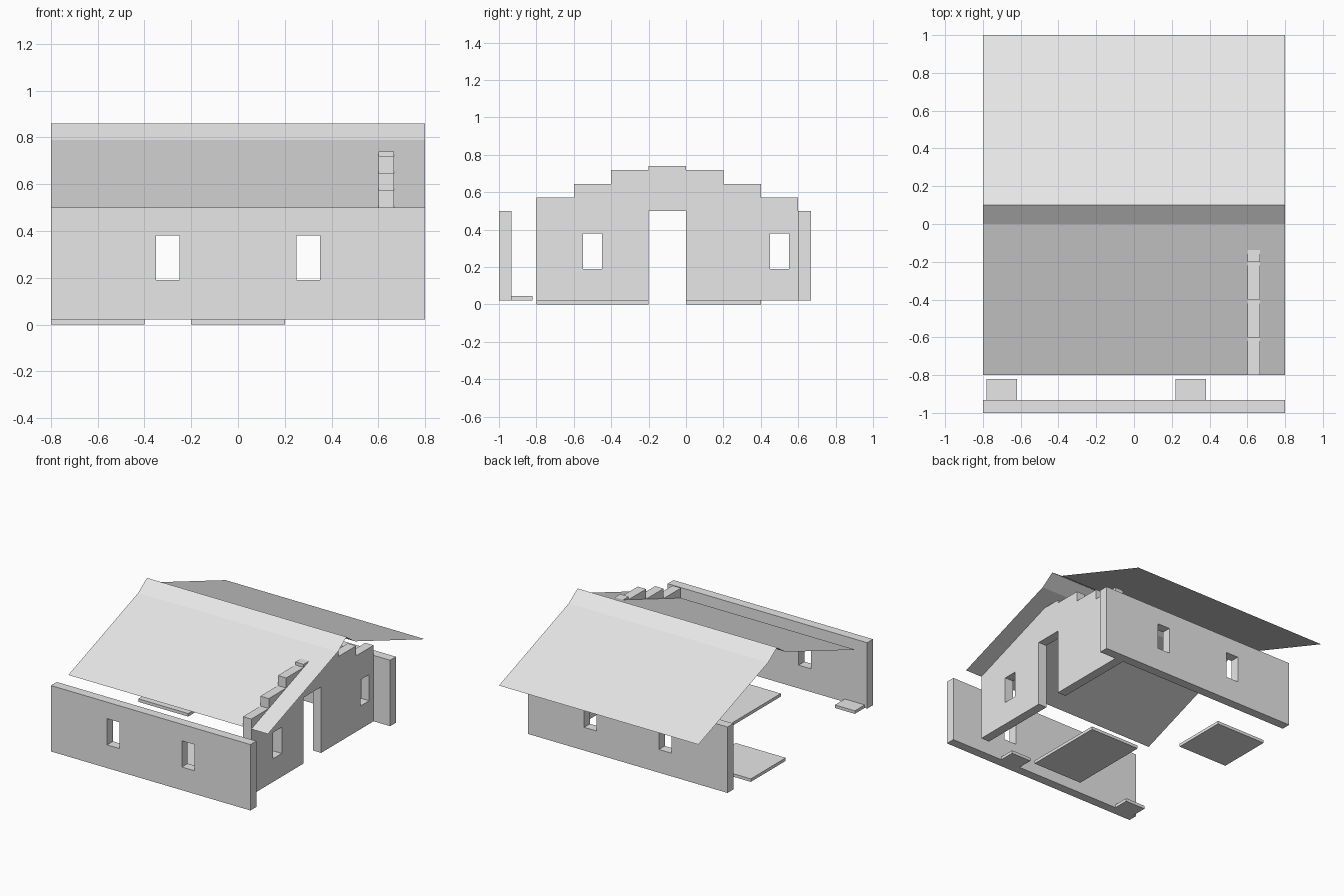
import bpy, bmesh
from mathutils import Vector

if "Cube" in bpy.data.objects:
    bpy.data.objects.remove(bpy.data.objects["Cube"])

grey = bpy.data.materials.new("light_grey")
grey.diffuse_color = (0.8, 0.8, 0.8, 1)
grey.use_nodes = True
grey.node_tree.nodes["Principled BSDF"].inputs["Base Color"].default_value = grey.diffuse_color


def finish(bm, name):
    mesh = bpy.data.meshes.new(name)
    bm.to_mesh(mesh)
    bm.free()
    mesh.materials.append(grey)
    obj = bpy.data.objects.new(name, mesh)
    bpy.context.collection.objects.link(obj)
    return obj


def rect(u0, u1, v0, v1):
    return [(u0, v0), (u1, v0), (u1, v1), (u0, v1)]


def panel(name, loops, place, thickness):
    """Flat panel from an outline plus hole loops, extruded along a vector."""
    bm = bmesh.new()
    edges = []
    for loop in loops:
        vs = [bm.verts.new(place(u, v)) for u, v in loop]
        edges += [bm.edges.new((a, b)) for a, b in zip(vs, vs[1:] + vs[:1])]
    bmesh.ops.triangle_fill(bm, edges=edges, use_beauty=True)
    bmesh.ops.dissolve_limit(bm, angle_limit=0.01, verts=bm.verts, edges=bm.edges)
    ext = bmesh.ops.extrude_face_region(bm, geom=bm.faces[:], use_keep_orig=True)
    moved = [g for g in ext["geom"] if isinstance(g, bmesh.types.BMVert)]
    bmesh.ops.translate(bm, verts=moved, vec=Vector(thickness))
    bmesh.ops.recalc_face_normals(bm, faces=bm.faces)
    return finish(bm, name)


def box(name, x0, x1, y0, y1, z0, z1):
    return panel(name, [rect(x0, x1, y0, y1)], lambda u, v: (u, v, z0), (0, 0, z1 - z0))


def sheet(name, profile):
    """Thin sheet: a y/z profile swept across the full width."""
    bm = bmesh.new()
    rows = [[bm.verts.new((x, y, z)) for x in (-0.8, 0.8)] for y, z in profile]
    for a, b in zip(rows, rows[1:]):
        bm.faces.new((a[0], a[1], b[1], b[0]))
    return finish(bm, name)


T = 0.067        # wall thickness
BASE = 0.022     # underside of the walls
WIN = (0.19, 0.38)

# Long walls, each with two windows
for name, y in (("front_wall", -1.0), ("back_wall", 0.6)):
    loops = [rect(-0.8, 0.8, BASE, 0.5)]
    loops += [rect(c - 0.05, c + 0.05, *WIN) for c in (-0.3, 0.3)]
    panel(name, loops, lambda u, v, y=y: (u, y, v), (0, T, 0))

# Stepped gable wall with a doorway and two windows
heights = [0.573, 0.645, 0.718, 0.74, 0.718, 0.645, 0.573]
outline = [(0.6, BASE), (0.0, BASE), (0.0, 0.5), (-0.2, 0.5), (-0.2, BASE), (-0.8, BASE)]
for i, h in enumerate(heights):
    outline += [(-0.8 + 0.2 * i, h), (-0.6 + 0.2 * i, h)]
loops = [outline] + [rect(c - 0.05, c + 0.05, *WIN) for c in (-0.5, 0.5)]
panel("gable_wall", loops, lambda u, v: (0.6, u, v), (T, 0, 0))

# Floor slabs
box("front_floor_slab", -0.2, 0.2, -0.8, -0.2, 0, BASE)
box("back_floor_slab", -0.8, -0.4, 0.0, 0.4, 0, BASE)

# Small ledges behind the front wall
for name, x in (("left_ledge", -0.78), ("right_ledge", 0.22)):
    box(name, x, x + 0.16, -0.933, -0.82, BASE, 0.044)

# Roof slopes and the ridge cap between them
sheet("front_roof", [(-0.8, 0.5), (0.0, 0.79)])
sheet("ridge_cap", [(0.0, 0.79), (0.1, 0.86), (0.2, 0.79)])
sheet("back_roof", [(0.2, 0.79), (1.0, 0.5)])
